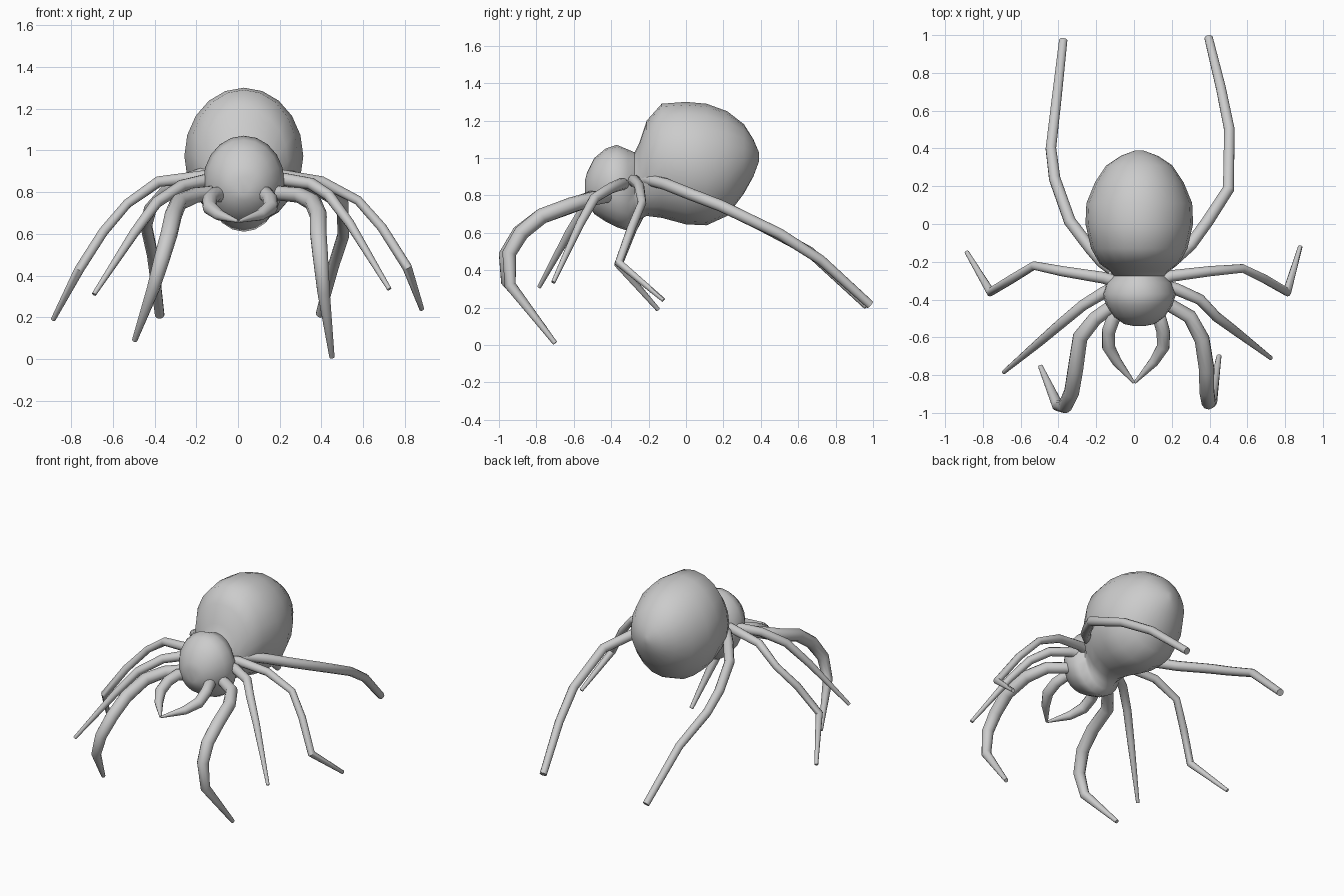
import bpy, bmesh, math


def finish(obj, angle=40):
    bpy.ops.object.select_all(action='DESELECT')
    obj.select_set(True)
    bpy.context.view_layer.objects.active = obj
    if obj.type == 'CURVE':
        bpy.ops.object.convert(target='MESH')
    bpy.ops.object.shade_smooth_by_angle(angle=math.radians(angle))


def loft_body(name, rings, xc, sides=20):
    """Loft elliptical sections along y; ring = (y, half width, z low, z high)."""
    bm = bmesh.new()
    loops = []
    for y, rx, lo, hi in rings:
        zc, rz = (lo + hi) / 2, (hi - lo) / 2
        loops.append([bm.verts.new((xc + rx * math.cos(a), y, zc + rz * math.sin(a)))
                      for a in (2 * math.pi * i / sides for i in range(sides))])
    for a, b in zip(loops, loops[1:]):
        for i in range(sides):
            j = (i + 1) % sides
            bm.faces.new((a[i], a[j], b[j], b[i]))
    bm.faces.new(loops[0])
    bm.faces.new(loops[-1])
    bmesh.ops.recalc_face_normals(bm, faces=bm.faces)
    me = bpy.data.meshes.new(name)
    bm.to_mesh(me)
    bm.free()
    obj = bpy.data.objects.new(name, me)
    bpy.context.collection.objects.link(obj)
    finish(obj, 60)


def limb(name, points, radii):
    """Tapered jointed tube through the points."""
    cu = bpy.data.curves.new(name, 'CURVE')
    cu.dimensions = '3D'
    cu.bevel_depth = 1.0
    cu.bevel_resolution = 3
    cu.use_fill_caps = True
    sp = cu.splines.new('POLY')
    sp.points.add(len(points) - 1)
    for p, co, r in zip(sp.points, points, radii):
        p.co = (*co, 1)
        p.radius = r
    obj = bpy.data.objects.new(name, cu)
    bpy.context.collection.objects.link(obj)
    finish(obj)


# Head and abdomen joined by a narrow waist
loft_body("body", [
    (-0.54, 0.03, 0.79, 0.88), (-0.53, 0.08, 0.76, 0.92), (-0.49, 0.135, 0.70, 1.00),
    (-0.43, 0.175, 0.66, 1.05), (-0.37, 0.195, 0.63, 1.07), (-0.31, 0.175, 0.61, 1.045),
    (-0.275, 0.14, 0.64, 1.03), (-0.25, 0.155, 0.67, 1.08), (-0.21, 0.21, 0.69, 1.20),
    (-0.13, 0.255, 0.68, 1.29), (0.0, 0.285, 0.645, 1.30), (0.11, 0.28, 0.64, 1.29),
    (0.22, 0.235, 0.69, 1.25), (0.31, 0.175, 0.81, 1.18), (0.36, 0.10, 0.90, 1.10),
    (0.39, 0.02, 0.98, 1.03)], 0.028)

# Back legs, stretched to the rear
r = (.03, .032, .032, .032, .031, .029, .027, .023)
limb("back_leg_left", [(-.12, -.24, .88), (-.17, -.20, .885), (-.23, -.13, .865), (-.34, .015, .81),
                       (-.42, .24, .72), (-.44, .40, .64), (-.41, .66, .50), (-.375, .97, .21)], r)
limb("back_leg_right", [(.15, -.24, .88), (.20, -.20, .885), (.30, -.11, .86), (.39, .015, .81),
                        (.50, .185, .745), (.505, .50, .595), (.46, .72, .455), (.395, .985, .215)], r)

# Side legs, outward with the tips turned back
r = (.033, .031, .027, .023, .024, .024, .012)
limb("side_leg_left", [(-.08, -.31, .87), (-.16, -.285, .875), (-.38, -.25, .85), (-.53, -.22, .745),
                       (-.645, -.29, .61), (-.76, -.36, .43), (-.885, -.15, .19)], r)
limb("side_leg_right", [(.13, -.30, .87), (.20, -.275, .88), (.40, -.25, .85), (.575, -.235, .76),
                        (.69, -.29, .63), (.81, -.36, .44), (.88, -.12, .24)], r)

# Second legs, reaching forward and outward
r = (.033, .032, .029, .027, .023, .011)
limb("second_leg_left", [(-.08, -.33, .86), (-.155, -.36, .855), (-.27, -.43, .83), (-.39, -.53, .75),
                         (-.50, -.625, .60), (-.69, -.785, .31)], r)
limb("second_leg_right", [(.13, -.32, .86), (.225, -.345, .86), (.35, -.40, .84), (.435, -.49, .785),
                          (.535, -.565, .65), (.725, -.71, .335)], r)

# Front legs, thick and arched
r = (.035, .038, .041, .042, .041, .038, .031, .013)
limb("front_leg_left", [(-.08, -.41, .80), (-.205, -.50, .785), (-.285, -.60, .75), (-.31, -.77, .69),
                        (-.33, -.89, .60), (-.365, -.965, .48), (-.405, -.96, .34), (-.495, -.755, .09)], r)
limb("front_leg_right", [(.14, -.40, .80), (.295, -.49, .785), (.36, -.61, .75), (.385, -.77, .69),
                         (.385, -.88, .60), (.395, -.945, .49), (.41, -.94, .32), (.45, -.70, .01)], r)

# Mouth feelers, curling in to meet at the front
r = (.033, .037, .036, .035, .027, .007)
limb("feeler_left", [(-.05, -.43, .78), (-.11, -.50, .79), (-.135, -.57, .765), (-.135, -.65, .725),
                     (-.09, -.73, .69), (0, -.84, .66)], r)
limb("feeler_right", [(.08, -.44, .78), (.135, -.50, .79), (.155, -.57, .765), (.155, -.65, .725),
                      (.105, -.73, .69), (.004, -.84, .66)], r)
